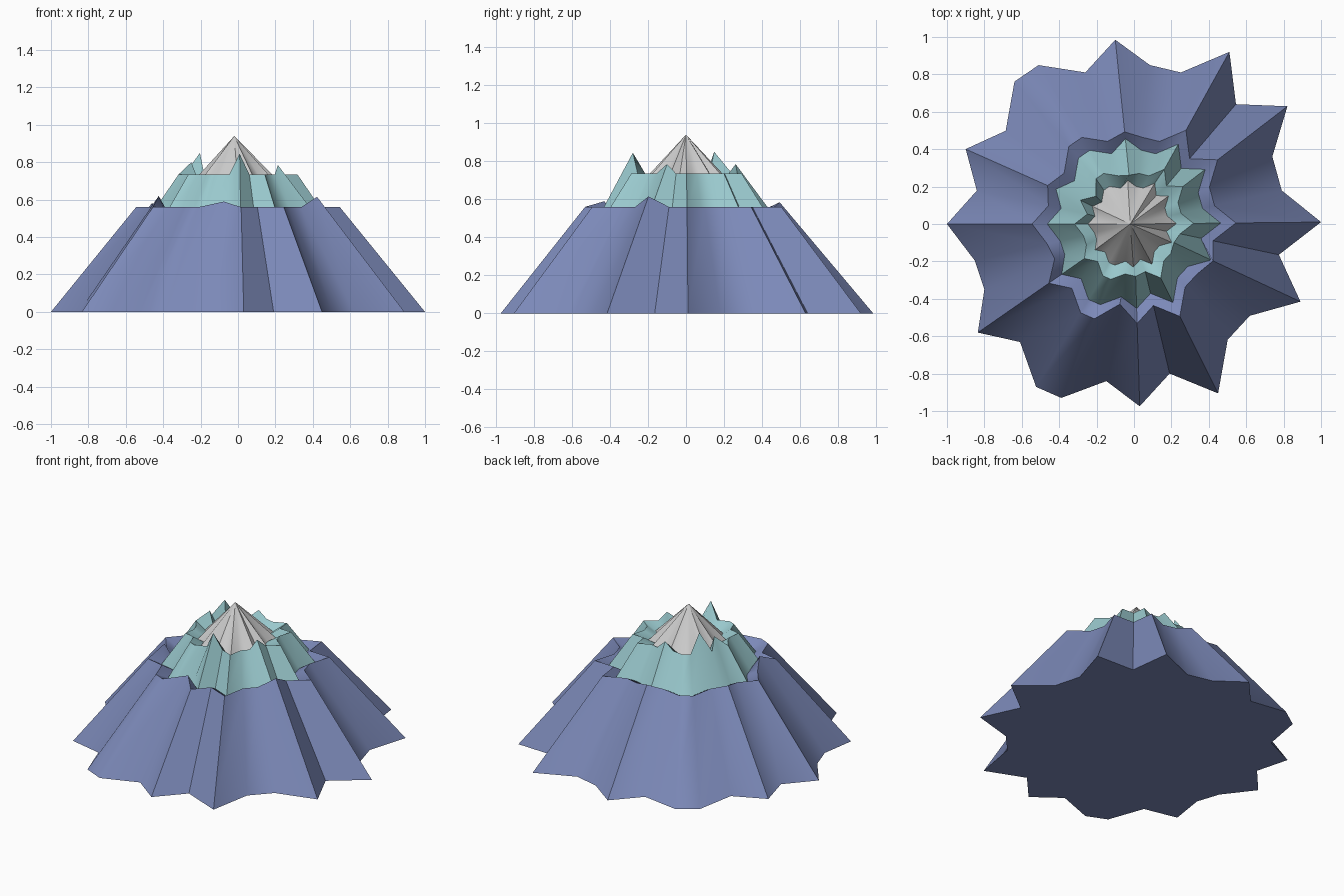
import bpy, bmesh, math

if "Cube" in bpy.data.objects:
    bpy.data.objects.remove(bpy.data.objects["Cube"])

# Star-shaped footprint: radius every 12 degrees, shared by all tiers
RADII = [1.0, .81, .823, 1.034, .841, 1.052, .848, .854, .99, .851,
         .991, .994, .848, .985, .859, 1.0, .873, .873, 1.017, .877,
         1.016, 1.008, .853, .975, .822, 1.011, .796, .79, .982, .792]
ANGLES = [.6, 12.8, 26, 37.5, 49.6, 61, 72.8, 84.3, 95.8, 107.8,
          121, 130, 144, 156, 168, 180, 193, 203.6, 214.8, 226,
          239, 239 + 8.3, 260, 271.8, 283.4, 296.4, 309, 321.6, 335, 348]


def ring(scale, z, special=None, dx=0):
    """Scaled footprint; special = {index: (scale, z)} for raised points."""
    pts = []
    for i, (r, a) in enumerate(zip(RADII, ANGLES)):
        s, h = (special or {}).get(i, (scale, z))
        a = math.radians(a)
        pts.append((r * s * math.cos(a) + dx, r * s * math.sin(a), h))
    return pts


def tier(name, rings, color=None, apex=None, floor=False):
    bm = bmesh.new()
    loops = [[bm.verts.new(p) for p in pts] for pts in rings]
    n = len(RADII)
    for lo, hi in zip(loops, loops[1:]):
        for i in range(n):
            j = (i + 1) % n
            bm.faces.new((lo[i], lo[j], hi[j], hi[i]))
    if apex:
        top = bm.verts.new(apex)
        for i in range(n):
            bm.faces.new((loops[-1][i], loops[-1][(i + 1) % n], top))
    if floor:
        bm.faces.new(loops[0][::-1])
    mesh = bpy.data.meshes.new(name)
    bm.to_mesh(mesh)
    bm.free()
    obj = bpy.data.objects.new(name, mesh)
    bpy.context.collection.objects.link(obj)
    if color:
        mat = bpy.data.materials.new(name + "_colour")
        mat.diffuse_color = (*color, 1)
        mat.use_nodes = True
        mat.node_tree.nodes["Principled BSDF"].inputs["Base Color"].default_value = mat.diffuse_color
        mesh.materials.append(mat)
    bpy.ops.object.select_all(action='DESELECT')
    obj.select_set(True)
    bpy.context.view_layer.objects.active = obj
    bpy.ops.object.shade_smooth_by_angle(angle=math.radians(60))


# Lower slope with a jagged rim that folds inward to the middle tier
low_tips = {8: (.50, .585), 13: (.513, .58), 17: (.53, .62),
            22: (.51, .59), 28: (.475, .615)}
tier("lower_slope", [ring(1, 0), ring(.545, .56, low_tips), ring(.46, .52)],
     (.20, .25, .48), floor=True)

# Middle slope with taller rim points
mid_tips = {8: (.265, .785), 12: (.297, .85), 14: (.297, .80),
            23: (.287, .845), 28: (.24, .785)}
tier("middle_slope", [ring(.465, .52), ring(.318, .735, mid_tips), ring(.235, .69, dx=-.01)],
     (.32, .58, .61))

# Snow cap
tier("snow_cap", [ring(.238, .69, dx=-.01)], apex=(-.02, 0, .94))
